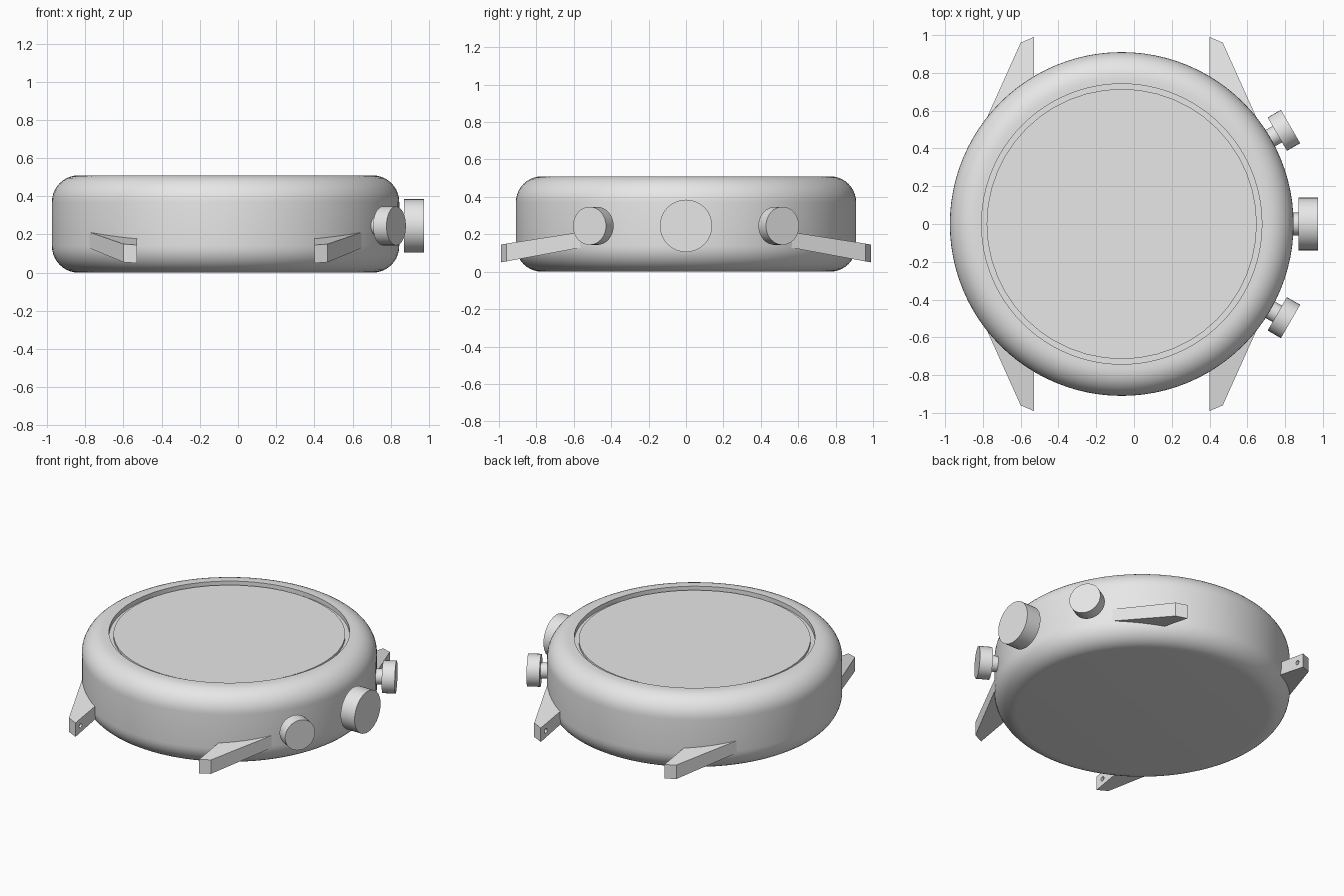
import bpy, bmesh, math
from mathutils import Matrix, Vector

CX = -0.065           # centre of the round case
MID = 0.245           # height of crown and pushers

cube = bpy.data.objects.get("Cube")
if cube:
    bpy.data.objects.remove(cube, do_unlink=True)

grey = bpy.data.materials.new("plain_grey")
grey.use_nodes = True
grey.diffuse_color = (0.8, 0.8, 0.8, 1)
grey.node_tree.nodes["Principled BSDF"].inputs["Base Color"].default_value = (0.8, 0.8, 0.8, 1)


def finish(name, bm, smooth=True):
    bmesh.ops.recalc_face_normals(bm, faces=bm.faces)
    mesh = bpy.data.meshes.new(name)
    bm.to_mesh(mesh)
    bm.free()
    mesh.materials.append(grey)
    obj = bpy.data.objects.new(name, mesh)
    bpy.context.collection.objects.link(obj)
    if smooth:
        bpy.ops.object.select_all(action='DESELECT')
        obj.select_set(True)
        bpy.context.view_layer.objects.active = obj
        bpy.ops.object.shade_smooth_by_angle(angle=math.radians(30))
    return obj


def lathe(name, profile, sides, matrix):
    """Revolve (radius, height) points around z; open ends are capped."""
    bm = bmesh.new()
    rings = []
    for r, h in profile:
        rings.append([bm.verts.new((r * math.cos(2 * math.pi * i / sides),
                                    r * math.sin(2 * math.pi * i / sides), h))
                      for i in range(sides)])
    for a, b in zip(rings, rings[1:]):
        for i in range(sides):
            j = (i + 1) % sides
            bm.faces.new((a[i], a[j], b[j], b[i]))
    bm.faces.new(rings[0][::-1])
    bm.faces.new(rings[-1])
    bm.transform(matrix)
    return finish(name, bm)


# Case: rounded rim with a shallow recess on top
R, H, F = 0.91, 0.51, 0.14
steps = 10
arc = [math.pi / 2 * i / steps for i in range(steps + 1)]
profile = [(R - F + F * math.sin(a), F - F * math.cos(a)) for a in arc]
profile += [(R - F + F * math.cos(a), H - F + F * math.sin(a)) for a in arc]
profile += [(0.742, H), (0.742, 0.48)]
centre = Matrix.Translation((CX, 0, 0))
lathe("case", profile, 96, centre)

# Glass sitting slightly below the rim
lathe("glass", [(0.715, 0.47), (0.715, 0.496)], 48, centre)


def knob(name, angle, radius, start, end, stem):
    """Button on a thin stem, pointing outward from the case."""
    m = (Matrix.Translation((CX, 0, MID)) @ Matrix.Rotation(math.radians(angle), 4, 'Z')
         @ Matrix.Rotation(math.pi / 2, 4, 'Y'))
    lathe(name, [(stem, 0.85), (stem, start), (radius, start), (radius, end)], 32, m)


knob("crown", 0, 0.14, 0.935, 1.04, 0.06)
knob("back_pusher", 30, 0.102, 0.951, 1.032, 0.05)
knob("front_pusher", -30, 0.102, 0.951, 1.032, 0.05)


# Lugs: tapered horns with a pin hole on the inner side
def lug(name, sx, sy):
    outline = [(0.465, 0.5, 0.222, 0.14), (0.465, 0.99, 0.145, 0.05),
               (0.535, 0.96, 0.15, 0.055), (0.742, 0.5, 0.222, 0.14)]
    bm = bmesh.new()
    top = [bm.verts.new((CX + sx * x, sy * y, t)) for x, y, t, b in outline]
    low = [bm.verts.new((CX + sx * x, sy * y, b)) for x, y, t, b in outline]
    bm.faces.new(top)
    bm.faces.new(low[::-1])
    for i in range(4):
        j = (i + 1) % 4
        bm.faces.new((top[i], low[i], low[j], top[j]))
    obj = finish(name, bm, smooth=False)

    hole = bmesh.new()
    spot = Vector((CX + sx * 0.465, sy * 0.935, 0.105))
    bmesh.ops.create_cone(hole, cap_ends=True, segments=12, radius1=0.015, radius2=0.015,
                          depth=0.06, matrix=Matrix.Translation(spot)
                          @ Matrix.Rotation(math.pi / 2, 4, 'Y'))
    cutter = finish(name + "_pin_cutter", hole, smooth=False)
    cutter.hide_render = True
    mod = obj.modifiers.new("pin_hole", 'BOOLEAN')
    mod.operation = 'DIFFERENCE'
    mod.solver = 'EXACT'
    mod.object = cutter
    bpy.context.view_layer.objects.active = obj
    bpy.ops.object.modifier_apply(modifier=mod.name)
    bpy.data.objects.remove(cutter, do_unlink=True)


for sx, side in ((1, "left"), (-1, "right")):
    for sy, end in ((-1, "front"), (1, "back")):
        lug(f"{end}_{side}_lug", sx, sy)
